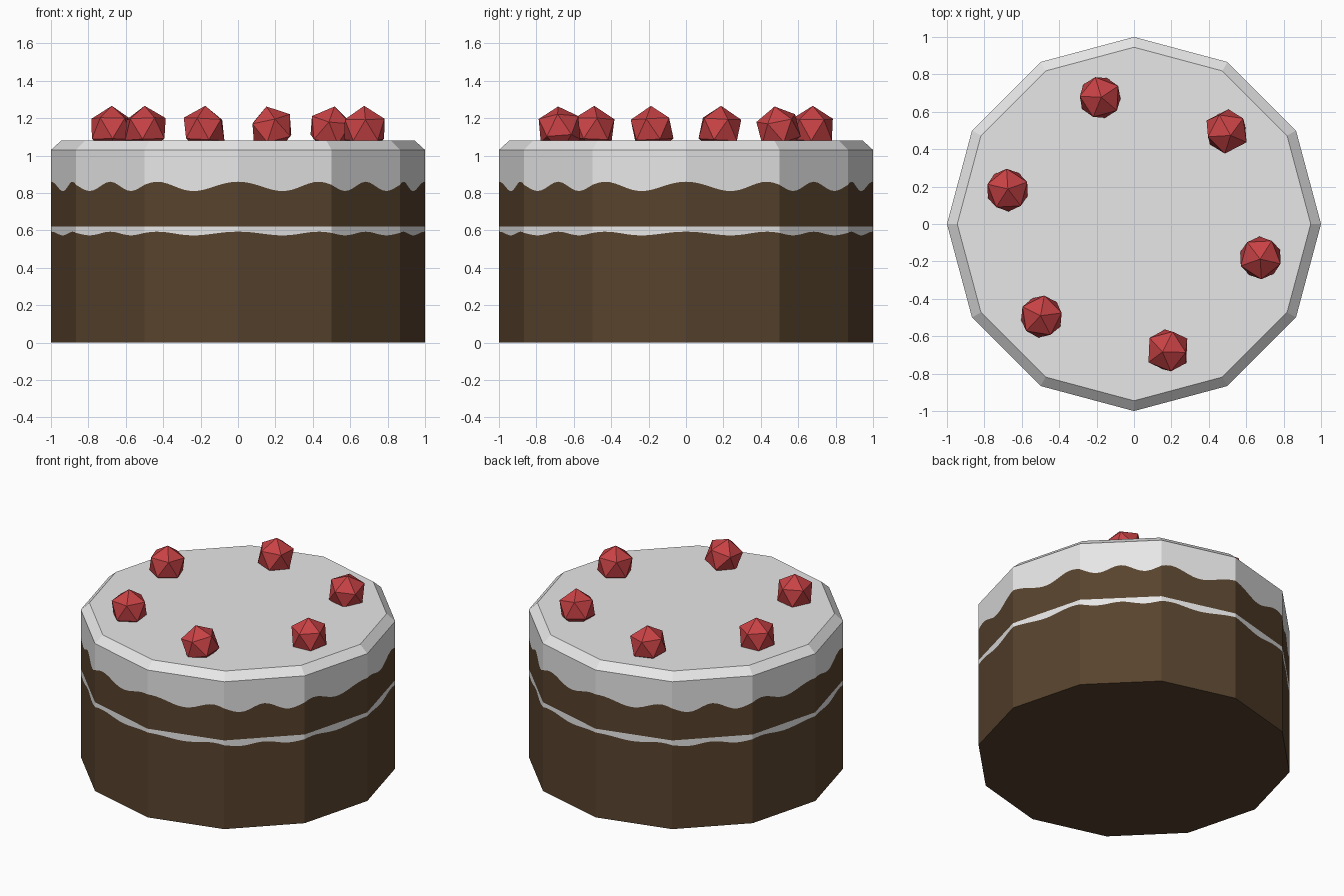
import bpy, bmesh, math
from mathutils import Matrix

if "Cube" in bpy.data.objects:
    bpy.data.objects.remove(bpy.data.objects["Cube"])

def material(name, rgb):
    m = bpy.data.materials.new(name)
    m.diffuse_color = (*rgb, 1)
    m.use_nodes = True
    m.node_tree.nodes["Principled BSDF"].inputs["Base Color"].default_value = m.diffuse_color
    return m

sponge = material("chocolate sponge", (0.098, 0.056, 0.027))
icing = material("white icing", (0.8, 0.8, 0.8))
red = material("cherry red", (0.58, 0.055, 0.06))

def finish(bm, name, mats):
    me = bpy.data.meshes.new(name)
    bm.to_mesh(me)
    bm.free()
    for m in mats:
        me.materials.append(m)
    ob = bpy.data.objects.new(name, me)
    bpy.context.collection.objects.link(ob)
    return ob

SIDES, SEG = 12, 16
N = SIDES * SEG

def rim(i):
    """Point i along the 12-sided outline, vertices on the axes."""
    a, t = divmod(i, SEG)
    t /= SEG
    p, q = (2 * math.pi * k / SIDES for k in (a, a + 1))
    return (math.cos(p) * (1 - t) + math.cos(q) * t,
            math.sin(p) * (1 - t) + math.sin(q) * t)

def wave(x, y):
    a = math.atan2(y, x)
    return math.cos(16 * a - math.sin(4 * a))

# Cake body: rings of (radius, height, wave amplitude); band materials between
rings = [(1, 0, 0), (1, 0.583, 0.010), (1, 0.62, 0), (1, 0.835, 0.025),
         (1, 1.03, 0), (0.945, 1.08, 0)]
bands = [0, 1, 0, 1, 1]
bm = bmesh.new()
loops = []
for r, z, amp in rings:
    loops.append([bm.verts.new((r * x, r * y, z + amp * wave(x, y)))
                  for x, y in map(rim, range(N))])
for lo, hi, mat in zip(loops, loops[1:], bands):
    for i in range(N):
        j = (i + 1) % N
        bm.faces.new((lo[i], lo[j], hi[j], hi[i])).material_index = mat
bm.faces.new(loops[0][::-1]).material_index = 0
bm.faces.new(loops[-1]).material_index = 1
finish(bm, "cake", [sponge, icing])

# Cherries: low-poly balls in a ring, sunk slightly into the icing
for k in range(6):
    a = math.radians(45 + 60 * k)
    tilt = math.radians(14 if k in (0, 4) else 3)
    bm = bmesh.new()
    bmesh.ops.create_icosphere(bm, subdivisions=1, radius=0.125,
        matrix=Matrix.Translation((0.7 * math.cos(a), 0.7 * math.sin(a), 1.141))
        @ Matrix.Rotation(a, 4, 'Z') @ Matrix.Rotation(tilt, 4, 'X'))
    finish(bm, f"cherry_{k + 1}", [red])
